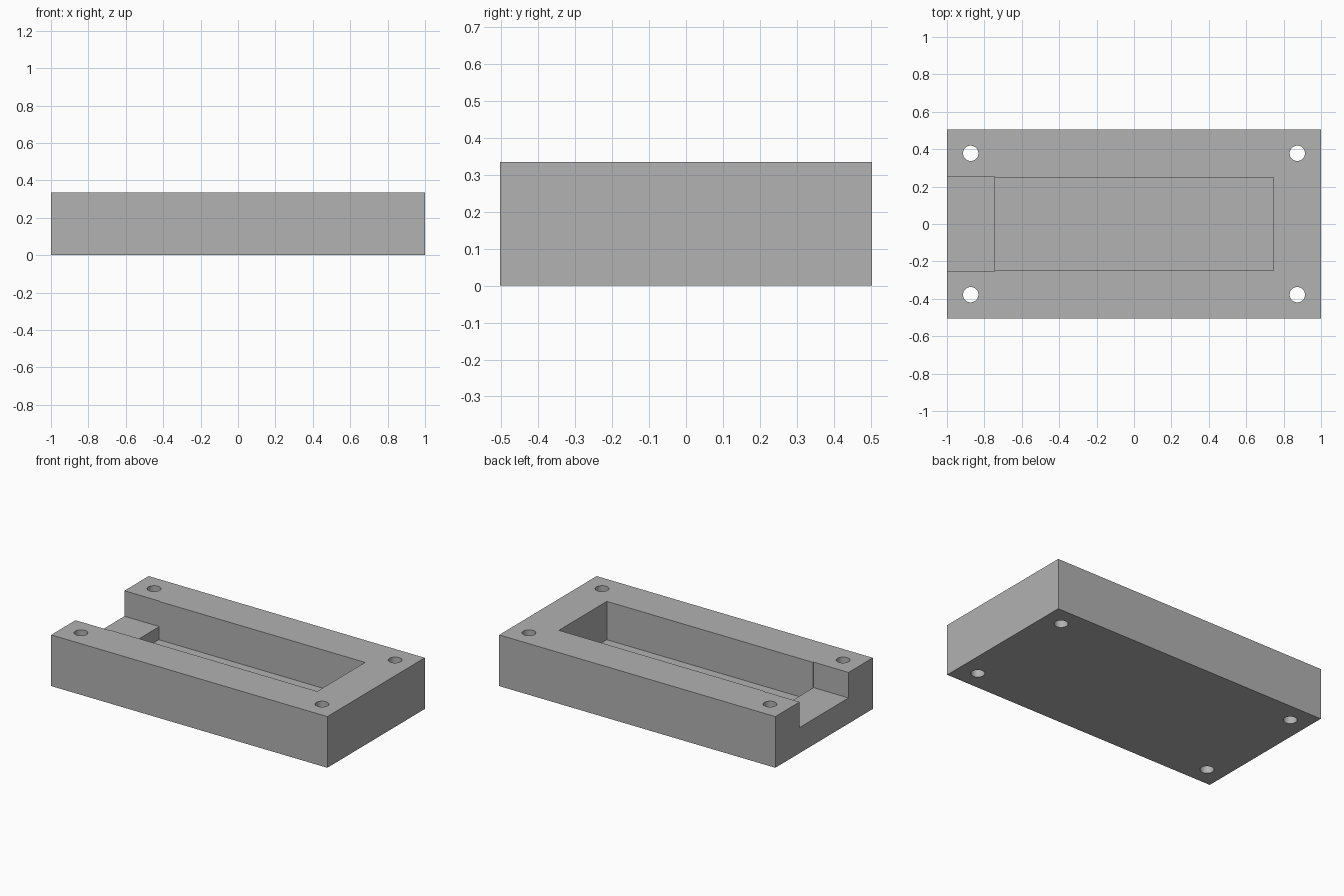
import bpy
import math

HALF_X, HALF_Y, HEIGHT = 1.0, 0.504, 0.335
POCKET_X, POCKET_Y, POCKET_FLOOR = 0.747, 0.248, 0.084
NOTCH_Y, NOTCH_FLOOR = 0.253, 0.168
HOLE_X, HOLE_Y, HOLE_RADIUS = 0.873, 0.378, 0.041

cube = bpy.data.objects.get("Cube")
if cube:
    bpy.data.objects.remove(cube, do_unlink=True)

grey = bpy.data.materials.new("plain grey")
grey.use_nodes = True
colour = (0.445, 0.445, 0.445, 1)
grey.diffuse_color = colour
grey.node_tree.nodes["Principled BSDF"].inputs["Base Color"].default_value = colour


def box(name, low, high):
    """Axis-aligned box between two corners."""
    centre = [(a + b) / 2 for a, b in zip(low, high)]
    bpy.ops.mesh.primitive_cube_add(size=1, location=centre)
    obj = bpy.context.object
    obj.name = name
    obj.scale = [b - a for a, b in zip(low, high)]
    bpy.ops.object.transform_apply(location=True, rotation=False, scale=True)
    obj.data.materials.append(grey)
    return obj


# Solid block
block = box("housing_block", (-HALF_X, -HALF_Y, 0), (HALF_X, HALF_Y, HEIGHT))

# Deep pocket and the shallower channel that opens on one end
cutters = [
    box("pocket_cutter", (-POCKET_X, -POCKET_Y, POCKET_FLOOR),
        (POCKET_X, POCKET_Y, HEIGHT + 0.1)),
    box("channel_cutter", (-HALF_X - 0.1, -NOTCH_Y, NOTCH_FLOOR),
        (-POCKET_X, NOTCH_Y, HEIGHT + 0.2)),
]
# Let the channel reach just inside the pocket so the two volumes join
for vertex in cutters[1].data.vertices:
    if vertex.co.x > -HALF_X:
        vertex.co.x += 0.002

# Corner screw holes through the full height
for sx in (-1, 1):
    for sy in (-1, 1):
        bpy.ops.mesh.primitive_cylinder_add(
            vertices=48, radius=HOLE_RADIUS, depth=HEIGHT * 2,
            location=(sx * HOLE_X, sy * HOLE_Y, HEIGHT / 2))
        hole = bpy.context.object
        hole.name = "screw_hole_cutter"
        hole.data.materials.append(grey)
        cutters.append(hole)

# Carve the block, then discard the cutters
bpy.ops.object.select_all(action="DESELECT")
block.select_set(True)
bpy.context.view_layer.objects.active = block
for cutter in cutters:
    cutter.hide_render = True
    cut = block.modifiers.new("cut", "BOOLEAN")
    cut.operation = "DIFFERENCE"
    cut.solver = "EXACT"
    cut.object = cutter
    bpy.ops.object.modifier_apply(modifier=cut.name)
for cutter in cutters:
    bpy.data.objects.remove(cutter, do_unlink=True)

# Round hole walls, crisp edges elsewhere
bpy.ops.object.shade_smooth_by_angle(angle=math.radians(30))
